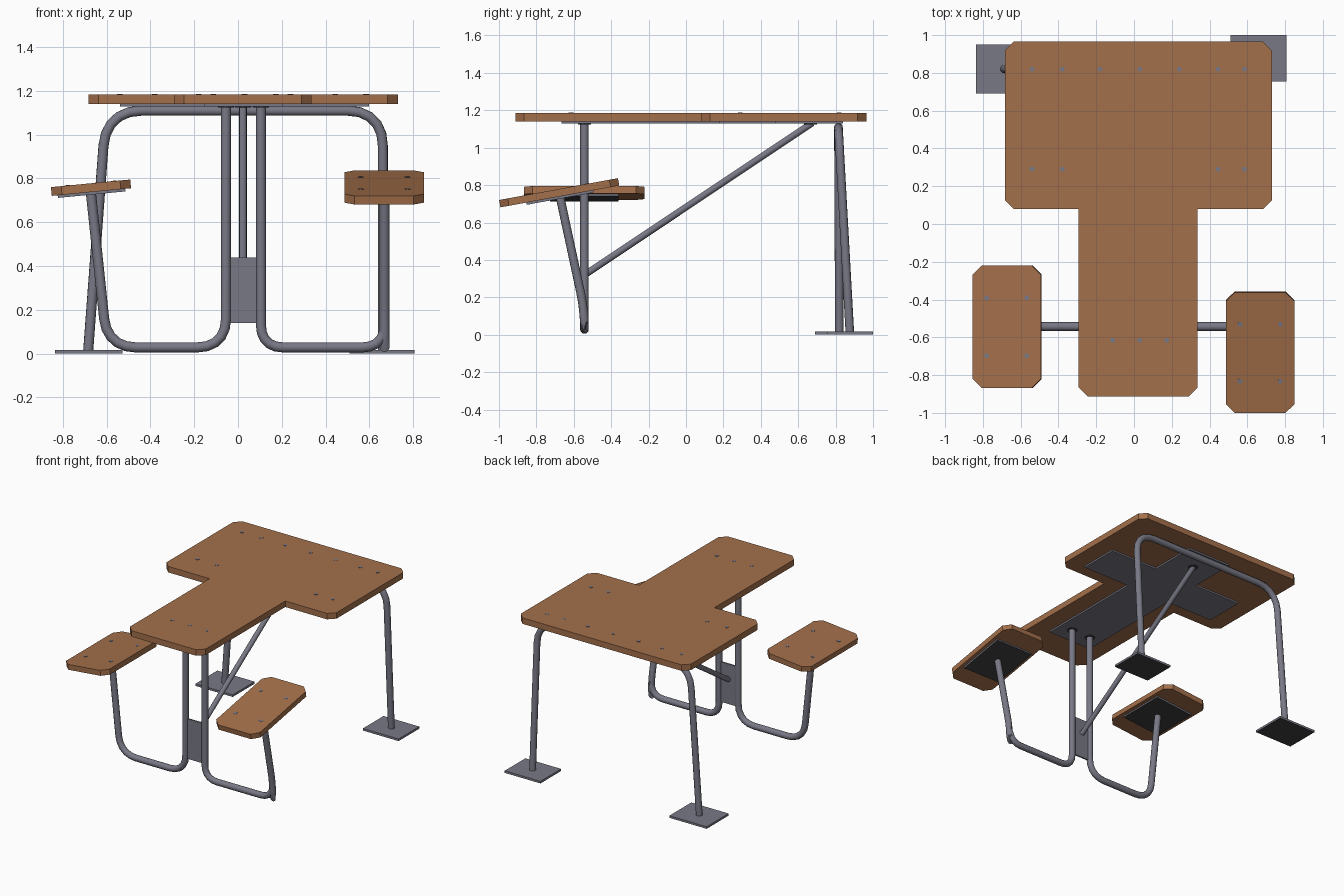
import bpy, bmesh, math
from mathutils import Vector, Matrix

if "Cube" in bpy.data.objects:
    bpy.data.objects.remove(bpy.data.objects["Cube"])


def material(name, rgb):
    m = bpy.data.materials.new(name)
    m.diffuse_color = (*rgb, 1)
    m.use_nodes = True
    m.node_tree.nodes["Principled BSDF"].inputs["Base Color"].default_value = m.diffuse_color
    return m


WOOD = material("brown wood", (0.37, 0.16, 0.07))
STEEL = material("grey steel", (0.19, 0.19, 0.24))
DARK = material("dark underside", (0.05, 0.05, 0.05))
CX = 0.023          # centre line of the table
R = 0.023           # frame tube radius


def rect(x0, x1, y0, y1):
    return [(x0, y0), (x1, y0), (x1, y1), (x0, y1)]


def slab(name, outline, z0, z1, mats, cut=0.0, matrix=Matrix()):
    """Extrude a counter-clockwise outline; convex corners are cut off.
    A second material goes on the underside."""
    pts, n = [], len(outline)
    for i in range(n):
        a, p, b = (Vector(outline[(i + k) % n]) for k in (-1, 0, 1))
        u, v = (p - a).normalized(), (b - p).normalized()
        if cut and u.x * v.y - u.y * v.x > 0:
            pts += [p - u * cut, p + v * cut]
        else:
            pts.append(p)
    bm = bmesh.new()
    base = bm.faces.new([bm.verts.new((p.x, p.y, z0)) for p in pts])
    ext = bmesh.ops.extrude_face_region(bm, geom=[base], use_keep_orig=True)
    top = [g for g in ext["geom"] if isinstance(g, bmesh.types.BMVert)]
    bmesh.ops.translate(bm, verts=top, vec=(0, 0, z1 - z0))
    bmesh.ops.recalc_face_normals(bm, faces=bm.faces)
    if len(mats) > 1:
        for f in bm.faces:
            f.material_index = int(f.normal.z < -0.9)
    bm.transform(matrix)
    me = bpy.data.meshes.new(name)
    bm.to_mesh(me)
    bm.free()
    for m in mats:
        me.materials.append(m)
    ob = bpy.data.objects.new(name, me)
    bpy.context.collection.objects.link(ob)
    return ob


def tube(name, pts, r=R, bend=0.13, steps=5):
    """Round tube along a path with rounded bends."""
    pts = [Vector(p) for p in pts]
    path = [pts[0]]
    for a, p, b in zip(pts, pts[1:], pts[2:]):
        s, e = p + (a - p).normalized() * bend, p + (b - p).normalized() * bend
        mid = 0.12      # pulls the quadratic bend towards a circular arc
        for i in range(steps + 1):
            t = i / steps
            w = 2 * t * (1 - t) * (1 - mid)
            d = (1 - t) ** 2 + t ** 2 + w
            path.append((s * (1 - t) ** 2 + p * w + e * t ** 2) / d)
    path.append(pts[-1])
    cu = bpy.data.curves.new(name, "CURVE")
    cu.dimensions = "3D"
    cu.bevel_depth, cu.bevel_resolution, cu.use_fill_caps = r, 4, True
    sp = cu.splines.new("POLY")
    sp.points.add(len(path) - 1)
    for q, p in zip(sp.points, path):
        q.co = (*p, 1)
    cu.materials.append(STEEL)
    ob = bpy.data.objects.new(name, cu)
    bpy.context.collection.objects.link(ob)
    bpy.ops.object.select_all(action="DESELECT")
    ob.select_set(True)
    bpy.context.view_layer.objects.active = ob
    bpy.ops.object.convert(target="MESH")
    bpy.ops.object.shade_smooth_by_angle(angle=math.radians(40))


def disc(name, x, y, z0, z1, r, mat, matrix=Matrix()):
    ring = [(x + r * math.cos(k * math.pi / 5), y + r * math.sin(k * math.pi / 5)) for k in range(10)]
    slab(name, ring, z0, z1, [mat], 0, matrix)


# T-shaped table top
T = [(-0.293, -0.912), (0.337, -0.912), (0.337, 0.08), (0.731, 0.08),
     (0.731, 0.965), (-0.684, 0.965), (-0.684, 0.08), (-0.293, 0.08)]
slab("table_top", T, 1.14, 1.185, [WOOD], 0.047)

# cross-shaped steel plate under the top
x0, x1, y0, y1 = -0.155, 0.205, 0.18, 0.48
cross = [(x0, -0.665), (x1, -0.665), (x1, y0), (0.598, y0), (0.598, y1), (x1, y1),
         (x1, 0.84), (x0, 0.84), (x0, y1), (-0.54, y1), (-0.54, y0), (x0, y0)]
slab("table_plate", cross, 1.128, 1.14, [STEEL])

# bolt heads in the table top
bolts = [(x, 0.82) for x in (-0.54, -0.38, -0.18, 0.03, 0.24, 0.445, 0.585)]
bolts += [(x, 0.29) for x in (-0.54, -0.38, 0.445, 0.585)]
bolts += [(x, -0.615) for x in (-0.113, 0.03, 0.173)]
for x, y in bolts:
    disc("table_bolt", x, y, 1.184, 1.187, 0.013, STEEL)

# seats: one tilted sideways, one tilted forwards
left = Matrix.Translation((-0.672, -0.544, 0.758)) @ Matrix.Rotation(math.radians(-5.5), 4, "Y")
right = Matrix.Translation((0.668, -0.678, 0.759)) @ Matrix.Rotation(math.radians(10.4), 4, "X")
for side, m in (("left", left), ("right", right)):
    slab(side + "_seat", rect(-0.182, 0.182, -0.323, 0.323), -0.02, 0.02, [WOOD], 0.047, m)
    slab(side + "_seat_plate", rect(-0.155, 0.155, -0.182, 0.182), -0.032, -0.02,
         [STEEL, DARK], 0, m)
    for x in (-0.107, 0.107):
        for y in (-0.153, 0.153):
            disc(side + "_seat_bolt", x, y, 0.019, 0.022, 0.013, STEEL, m)

# front posts that bend round into the seat supports
FY = -0.543
tube("left_seat_frame", [(-0.055, FY, 1.13), (-0.055, FY, 0.028),
                         (-0.598, FY, 0.028), (-0.672, FY, 0.73)])
tube("right_seat_frame", [(0.105, FY, 1.13), (0.105, FY, 0.028), (0.67, FY, 0.028),
                          (0.67, FY, 0.13), (0.67, -0.672, 0.73)], bend=0.1)

# gusset plate between the posts and diagonal brace
gusset = Matrix.Translation((0, FY, 0)) @ Matrix.Rotation(math.pi / 2, 4, "X")
slab("gusset_plate", rect(-0.05, 0.1, 0.14, 0.44), -0.006, 0.006, [STEEL], 0, gusset)
tube("brace", [(CX, FY + 0.008, 0.325), (CX, 0.675, 1.132)], 0.018)

# dark flanges where posts and brace meet the plate
for x, y in ((-0.055, FY), (0.105, FY), (CX, 0.665)):
    disc("flange", x, y, 1.124, 1.13, 0.036, DARK)

# rear arch with two foot plates
tube("rear_frame", [(-0.685, 0.82, 0.01), (-0.603, 0.815, 1.11), (0.662, 0.815, 1.11),
                    (0.662, 0.876, 0.01)], bend=0.16)
slab("left_foot", rect(-0.837, -0.527, 0.69, 0.95), 0, 0.016, [STEEL, DARK])
slab("right_foot", rect(0.51, 0.807, 0.755, 1.0), 0, 0.016, [STEEL, DARK])
